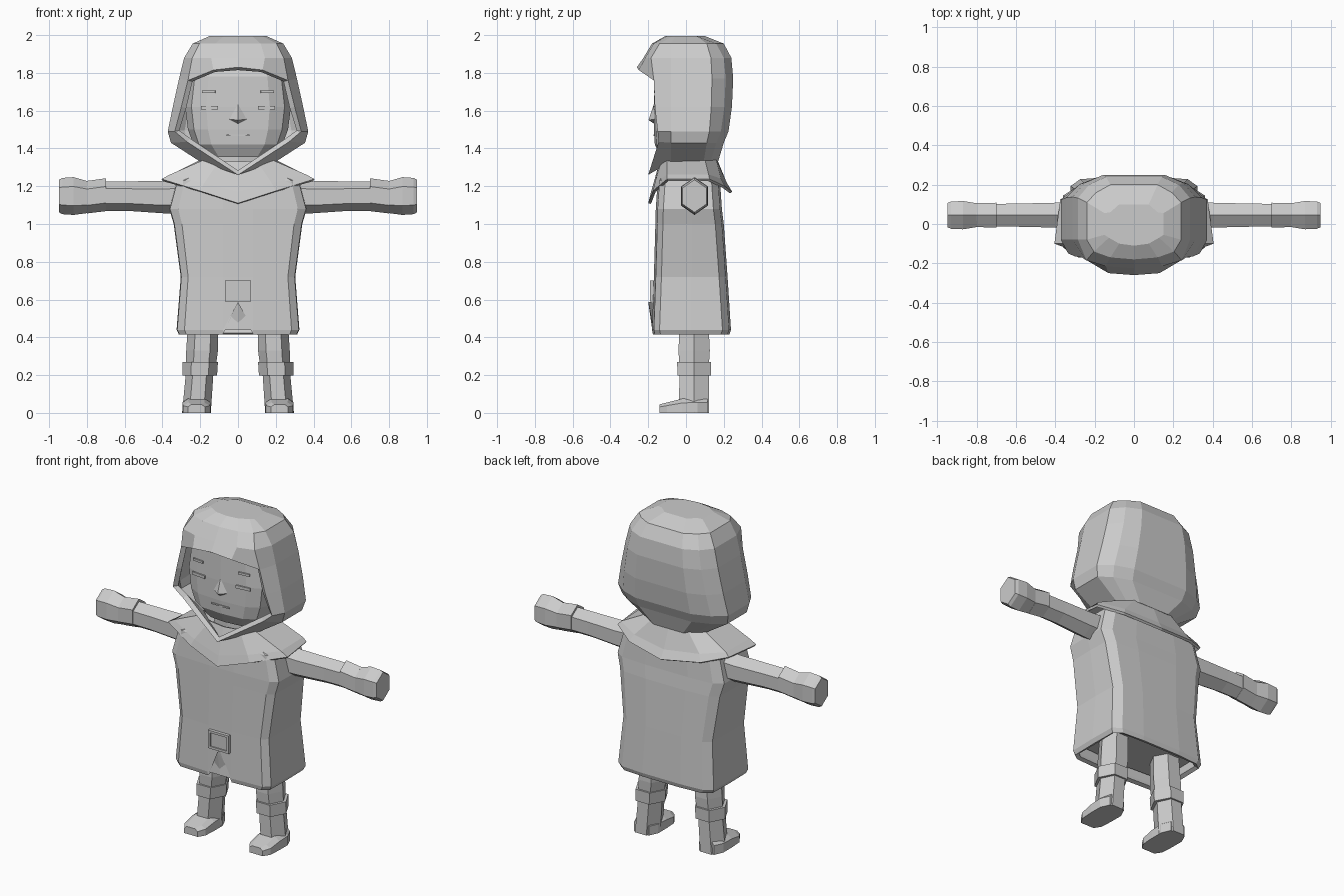
import bpy
import bmesh
import math
from mathutils import Matrix, Vector

cube = bpy.data.objects.get("Cube")
if cube:
    bpy.data.objects.remove(cube, do_unlink=True)

grey = bpy.data.materials.new("plain_grey")
grey.use_nodes = True
colour = (0.6, 0.6, 0.6, 1)
grey.diffuse_color = colour
grey.node_tree.nodes["Principled BSDF"].inputs["Base Color"].default_value = colour


def finish(name, bm, mirror=True, shell=0, recalc=False):
    """Turn a bmesh into a flat shaded object, mirrored and thickened on demand."""
    if recalc:
        bmesh.ops.recalc_face_normals(bm, faces=bm.faces)
    mesh = bpy.data.meshes.new(name)
    bm.to_mesh(mesh)
    bm.free()
    mesh.materials.append(grey)
    obj = bpy.data.objects.new(name, mesh)
    bpy.context.collection.objects.link(obj)
    if mirror:
        mod = obj.modifiers.new("mirror", 'MIRROR')
        mod.use_clip = True
        mod.merge_threshold = 0.001
    if shell:
        mod = obj.modifiers.new("shell", 'SOLIDIFY')
        mod.thickness = shell
        mod.offset = -1
    return obj


def half_loft(name, rows, top=True, bottom=True, shell=0):
    """Skin rows listed from top to bottom, each running front to back on +x."""
    bm = bmesh.new()
    grid = [[p and bm.verts.new(p) for p in row] for row in rows]
    for a, b in zip(grid, grid[1:]):
        for j in range(len(a) - 1):
            quad = (a[j], b[j], b[j + 1], a[j + 1])
            if all(quad):
                bm.faces.new(quad)
    if top:
        bm.faces.new(grid[0])
    if bottom:
        bm.faces.new(grid[-1][::-1])
    return finish(name, bm, shell=shell)


def tube(name, rings):
    """Skin closed rings and cap both ends, with a copy on the other side."""
    bm = bmesh.new()
    grid = [[bm.verts.new(p) for p in ring] for ring in rings]
    n = len(grid[0])
    for a, b in zip(grid, grid[1:]):
        for j in range(n):
            k = (j + 1) % n
            bm.faces.new((a[j], b[j], b[k], a[k]))
    bm.faces.new(grid[0])
    bm.faces.new(grid[-1])
    return finish(name, bm, recalc=True)


def block(name, centre, size, turn=0, mirror=False):
    bm = bmesh.new()
    bmesh.ops.create_cube(bm, size=1)
    bm.transform(Matrix.Translation(centre) @ Matrix.Rotation(turn, 4, 'Z')
                 @ Matrix.Diagonal(Vector(size)).to_4x4())
    return finish(name, bm, mirror)


SIX = [(math.cos(k * math.pi / 3), math.sin(k * math.pi / 3) / math.cos(math.pi / 6))
       for k in range(6)]


# Hood: closed above the brow, open in front below it
def hood_row(w, yf, yb, z, front=None):
    front = front or [(0, yf, z), (w * .5, yf + .01, z), (w * .85, yf + .04, z)]
    return front + [(w, max(-.08, yf * .5), z), (w, yb * .55, z), (w * .8, yb - .04, z),
                    (w * .5, yb, z), (0, yb, z)]


def rim(x, y, z):
    return [None, None, (x, y, z)]


half_loft("hood", [
    hood_row(.15, -.11, .1, 1.995),
    hood_row(.24, -.18, .2, 1.955),
    hood_row(.285, -.225, .24, 1.88),
    hood_row(.312, -.2, .25, 1.77, [(0, -.26, 1.83), (.13, -.25, 1.815), (.265, -.17, 1.76)]),
    hood_row(.345, -.16, .243, 1.62, rim(.3, -.165, 1.62)),
    hood_row(.372, -.16, .225, 1.49, rim(.335, -.15, 1.49)),
    hood_row(.355, -.16, .2, 1.43, rim(.27, -.145, 1.435)),
    hood_row(.2, -.16, .17, 1.33, rim(0, -.2, 1.26)),
], bottom=False, shell=.03)


# Head and face
def head_row(z, w, yf):
    return [(0, yf, z), (w * .6, yf + .01, z), (w * .88, yf + .05, z), (w, yf + .13, z),
            (w * .9, .1, z), (0, .15, z)]


half_loft("head", [head_row(*r) for r in (
    (1.86, .2, -.12), (1.78, .26, -.165), (1.62, .28, -.17),
    (1.5, .265, -.17), (1.42, .235, -.165), (1.355, .17, -.13))])

bm = bmesh.new()
nose = [bm.verts.new(p) for p in ((0, -.168, 1.64), (-.045, -.168, 1.555), (0, -.168, 1.53),
                                  (.045, -.168, 1.555), (0, -.198, 1.55))]
for i in range(4):
    bm.faces.new((nose[i], nose[(i + 1) % 4], nose[4]))
finish("nose", bm, mirror=False, recalc=True)

block("eyes", (.15, -.164, 1.615), (.09, .009, .018), .1, True)
block("eyebrows", (.155, -.162, 1.7), (.07, .009, .014), .1, True)
block("mouth", (0, -.17, 1.47), (.12, .006, .008))


# Neck
def neck_row(z, w):
    return [(0, -.1, z), (w * .7, -.07, z), (w, .03, z), (w * .7, .12, z), (0, .15, z)]


half_loft("neck", [neck_row(1.4, .15), neck_row(1.2, .17)])

# Shoulder cape, pointed in front and behind
half_loft("shoulder_cape", [
    [(0, -.14, 1.33), (.1, -.13, 1.335), (.18, -.1, 1.34), (.2, .1, 1.34), (.13, .16, 1.34),
     (0, .17, 1.33)],
    [(0, -.185, 1.17), (.18, -.165, 1.215), (.36, -.1, 1.262), (.355, .12, 1.262),
     (.22, .185, 1.24), (0, .215, 1.22)],
    [(0, -.2, 1.11), (.2, -.175, 1.175), (.405, -.1, 1.238), (.375, .125, 1.238),
     (.24, .205, 1.2), (0, .245, 1.17)],
], top=False, bottom=False, shell=.015)


# Long coat with a notch at the front hem
def coat_row(z, w, yf, yb, notch=None):
    return [(0, yf, notch or z), (.08, yf, z), (w * .88, yf + .01, z), (w, yf + .04, z),
            (w * 1.01, .03, z), (w, yb - .045, z), (w * .85, yb - .01, z),
            (w * .4, yb, z), (0, yb, z)]


half_loft("coat", [coat_row(*r) for r in (
    (1.3, .2, -.11, .14), (1.23, .32, -.15, .18), (1.08, .36, -.16, .19),
    (1, .337, -.162, .2), (.72, .3, -.17, .22), (.44, .322, -.18, .238),
    (.415, .31, -.175, .23, .585))], bottom=False, shell=.025)
half_loft("coat_lining", [coat_row(.52, .29, -.14, .2), coat_row(.48, .295, -.14, .205)])

# Belt buckle
block("buckle_plate", (0, -.177, .645), (.11, .012, .09))
for side in (-1, 1):
    block("buckle_side", (side * .063, -.179, .645), (.014, .022, .11))
    block("buckle_bar", (0, -.179, .645 + side * .048), (.14, .022, .014))


# Sleeves, cuffs and hands
def arm_ring(x, ry, rz, z=1.148):
    return [(x, .045 + ry * b * math.cos(math.pi / 6) / math.cos(math.pi / 6) * .866, z + rz * a)
            for a, b in SIX]


tube("sleeve", [arm_ring(*r) for r in (
    (.28, .076, .092, 1.145), (.4, .073, .085, 1.142), (.59, .068, .078, 1.148),
    (.71, .066, .078))])
tube("cuff", [arm_ring(.7, .073, .087, 1.155), arm_ring(.8, .07, .086, 1.142)])
tube("hand", [arm_ring(*r) for r in (
    (.79, .068, .083, 1.142), (.87, .083, .1), (.93, .08, .096), (.948, .072, .086))])


# Legs and boots
def leg_ring(z, x, rx, ry):
    return [(x + rx * a, .043 + ry * b, z) for a, b in SIX]


tube("leg", [leg_ring(*r) for r in (
    (.5, .183, .08, .075), (.33, .19, .084, .083), (.25, .197, .08, .078))])
tube("boot_cuff", [leg_ring(.27, .2, .094, .09), leg_ring(.198, .203, .092, .088)])
tube("boot_shaft", [leg_ring(.21, .203, .073, .078), leg_ring(0, .22, .076, .08)])


def foot_ring(y, w, h):
    return [(.22 - w, y, 0), (.22 + w, y, 0), (.22 + w, y, h * .7), (.22 + w * .6, y, h),
            (.22 - w * .6, y, h), (.22 - w, y, h * .7)]


tube("foot", [foot_ring(*r) for r in (
    (-.14, .045, .045), (-.1, .07, .055), (-.02, .075, .075), (.06, .075, .08), (.115, .05, .08))])
